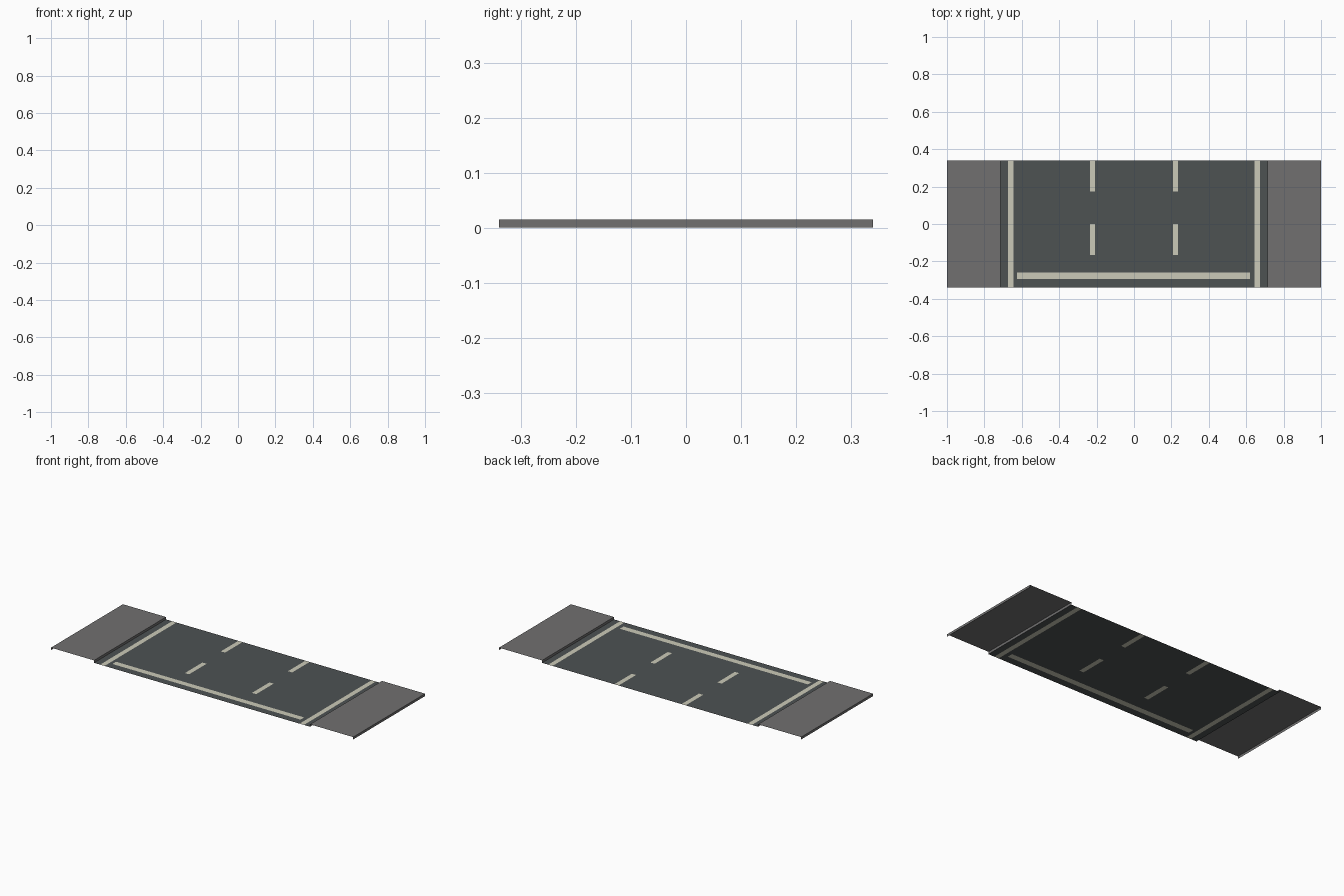
import bpy, bmesh

if "Cube" in bpy.data.objects:
    bpy.data.objects.remove(bpy.data.objects["Cube"])

W = 0.34      # half depth in y
H = 0.0145    # pavement height
CURB = 0.715  # kerb position in x


def material(name, rgb):
    m = bpy.data.materials.new(name)
    m.diffuse_color = (*rgb, 1)
    m.use_nodes = True
    m.node_tree.nodes["Principled BSDF"].inputs["Base Color"].default_value = m.diffuse_color
    return m


asphalt = material("dark asphalt", (0.075, 0.084, 0.086))
concrete = material("grey concrete", (0.165, 0.163, 0.163))
paint = material("cream paint", (0.60, 0.59, 0.48))


def make_object(name, bm, mats):
    me = bpy.data.meshes.new(name)
    bm.to_mesh(me)
    bm.free()
    for m in mats:
        me.materials.append(m)
    ob = bpy.data.objects.new(name, me)
    bpy.context.collection.objects.link(ob)
    return ob


# pavements: open shells, outer wall, top and kerb wall
def pavement(name, x0, x1):
    bm = bmesh.new()
    profile = [(x0, 0), (x0, H), (x1, H), (x1, 0)]
    rows = [[bm.verts.new((x, y, z)) for x, z in profile] for y in (-W, W)]
    for i in range(3):
        bm.faces.new((rows[0][i], rows[0][i + 1], rows[1][i + 1], rows[1][i]))
    for f in bm.faces:
        f.normal_update()
    # top faces up, walls face outwards
    for f in bm.faces:
        c = f.calc_center_median()
        out = f.normal.z if abs(f.normal.z) > 0.5 else f.normal.x * (c.x - (x0 + x1) / 2)
        if out < 0:
            f.normal_flip()
    return make_object(name, bm, [concrete])


pavement("left_pavement", -1, -CURB)
pavement("right_pavement", CURB, 1)

# painted markings as rectangles: x0, x1, y0, y1
marks = [(-0.625, 0.62, -0.295, -0.26)]
for s in (-1, 1):
    marks.append((s * 0.66 - 0.0145, s * 0.66 + 0.0145, -W, W))
    for y0, y1 in ((0.175, W), (-0.165, 0.0)):
        marks.append((s * 0.222 - 0.014, s * 0.222 + 0.014, y0, y1))

# road sheet cut along the edges of every marking
xs = sorted({-CURB, CURB} | {v for m in marks for v in m[:2]})
ys = sorted({-W, W} | {v for m in marks for v in m[2:]})
bm = bmesh.new()
grid = [[bm.verts.new((x, y, 0)) for x in xs] for y in ys]
for j in range(len(ys) - 1):
    for i in range(len(xs) - 1):
        f = bm.faces.new((grid[j][i], grid[j][i + 1], grid[j + 1][i + 1], grid[j + 1][i]))
        c = f.calc_center_median()
        f.material_index = int(any(a < c.x < b and d < c.y < e for a, b, d, e in marks))
make_object("road_surface", bm, [asphalt, paint])
